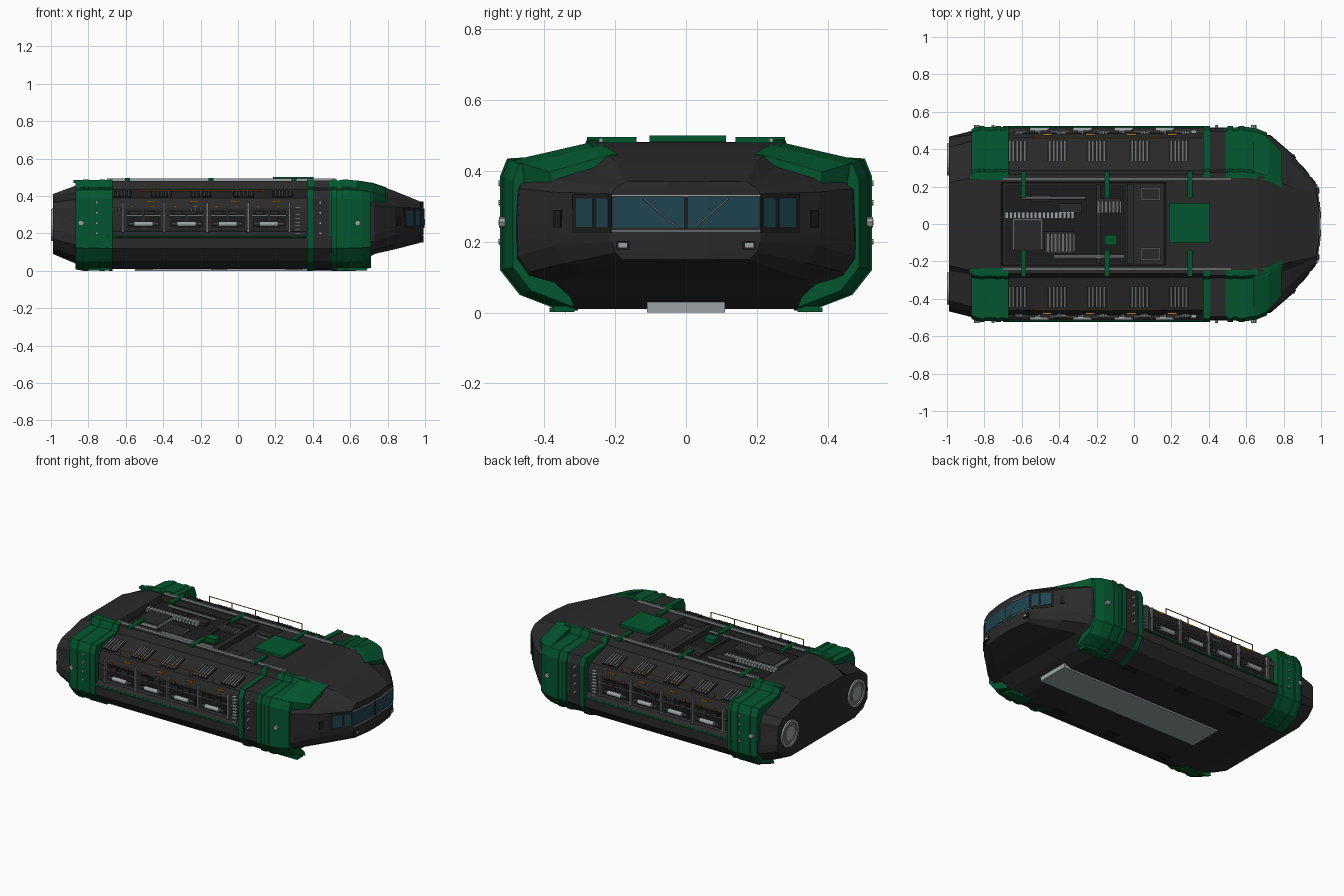
import bpy, bmesh, math
from mathutils import Matrix, Vector

cube = bpy.data.objects.get("Cube")
if cube:
    bpy.data.objects.remove(cube)


def material(name, r, g, b):
    m = bpy.data.materials.new(name)
    m.use_nodes = True
    m.diffuse_color = (r, g, b, 1)
    m.node_tree.nodes["Principled BSDF"].inputs["Base Color"].default_value = (r, g, b, 1)
    return m


HULL = material("charcoal hull", .023, .023, .023)
BLACK = material("near black", .012, .012, .012)
GREEN = material("deep green", .001, .094, .03)
GREY = material("light grey", .33, .36, .37)
STEEL = material("mid grey", .15, .155, .16)
GLASS = material("blue glass", .013, .058, .08)
ORANGE = material("amber", .42, .18, .015)


def finish(name, bm, mat, mirror=False):
    bmesh.ops.recalc_face_normals(bm, faces=bm.faces)
    me = bpy.data.meshes.new(name)
    bm.to_mesh(me)
    bm.free()
    me.materials.append(mat)
    ob = bpy.data.objects.new(name, me)
    bpy.context.collection.objects.link(ob)
    if mirror:
        mod = ob.modifiers.new("Mirror", 'MIRROR')
        mod.use_axis = (False, True, False)
        mod.use_mirror_merge = False
    return ob


def loft(name, stations, mat, mirror=False):
    """Skin closed (y, z) sections placed along x."""
    bm = bmesh.new()
    rings = [[bm.verts.new((x, y, z)) for y, z in sec] for x, sec in stations]
    n = len(rings[0])
    for a, b in zip(rings, rings[1:]):
        for i in range(n):
            j = (i + 1) % n
            bm.faces.new((a[i], a[j], b[j], b[i]))
    bm.faces.new(rings[0])
    bm.faces.new(rings[-1])
    return finish(name, bm, mat, mirror)


def boxes(name, mat, items, mirror=True, tilt=0):
    """Each item is centre x, y, z and size x, y, z."""
    bm = bmesh.new()
    for x, y, z, sx, sy, sz in items:
        m = Matrix.Translation((x, y, z)) @ Matrix.Rotation(tilt, 4, 'X') @ Matrix.Diagonal((sx, sy, sz, 1))
        bmesh.ops.create_cube(bm, size=1, matrix=m)
    return finish(name, bm, mat, mirror)


def rods(name, mat, items, radius, sides=8, mirror=True):
    """Round bars between pairs of points."""
    bm = bmesh.new()
    for a, b in items:
        a, b = Vector(a), Vector(b)
        d = b - a
        m = Matrix.Translation((a + b) / 2) @ d.to_track_quat('Z', 'Y').to_matrix().to_4x4()
        bmesh.ops.create_cone(bm, cap_ends=True, segments=sides, radius1=radius,
                              radius2=radius, depth=d.length, matrix=m)
    return finish(name, bm, mat, mirror)


def wall_plate(name, mat, p, q, z0, z1, lift, mirror=True):
    """Thin upright plate standing off the line p-q."""
    p, q = Vector(p), Vector(q)
    out = Vector((q.y - p.y, p.x - q.x)).normalized()
    if out.x < 0:
        out = -out
    bm = bmesh.new()
    vs = [bm.verts.new((*(c + out * o), z)) for o in (-.003, lift) for c, z in ((p, z0), (q, z0), (q, z1), (p, z1))]
    bmesh.ops.convex_hull(bm, input=vs)
    return finish(name, bm, mat, mirror)


# Hull: one skin from tail to nose, with a sunken roof bay
def section(half, depth=0):
    y, z = half[-1]
    half = half + [(y * .84, z), (y * .83, z - depth)]
    return half + [(-a, b) for a, b in reversed(half)]


TAIL = [(.33, .09), (.42, .12), (.465, .17), (.467, .22), (.465, .31), (.45, .335), (.41, .365), (.25, .4), (.22, .41)]
MID = [(.36, .01), (.46, .055), (.515, .12), (.515, .185), (.485, .21), (.485, .335), (.46, .39), (.285, .435), (.265, .48)]
CHIN = [(.36, .045), (.45, .08), (.485, .13)] + [(min(y, .485), z) for y, z in MID[3:]]
NECK = [(.35, .09), (.44, .115), (.473, .16), (.475, .2), (.475, .25), (.47, .35), (.41, .39), (.275, .43), (.24, .465)]
BROW = [(.27, .115), (.34, .14), (.37, .19), (.38, .22), (.38, .25), (.375, .34), (.32, .37), (.24, .395), (.2, .425)]
FACE = [(.18, .15), (.2, .17), (.21, .2), (.21, .22), (.21, .25), (.21, .335), (.2, .35), (.185, .36), (.17, .37)]
TIP = [(y * .3, z) for y, z in FACE]
loft("hull", [(-.99, section(TAIL)), (-.8, section(MID)), (-.71, section(MID)),
              (-.7, section(MID, .035)), (.16, section(MID, .035)), (.17, section(MID)),
              (.58, section(MID)), (.66, section(CHIN)), (.73, section(NECK)), (.84, section(BROW)),
              (.975, section(FACE)), (.992, section(TIP))], HULL)
boxes("belly_plate", GREY, [(.04, 0, .015, 1.18, .22, .03)], False)
boxes("belly_hatches", BLACK, [(x, .33, .01, .09, .05, .008) for x in (-.5, -.1, .3)])

# Green collars wrapping each side
COLLAR = [(.34, 0), (.47, .05), (.525, .12), (.525, .385), (.505, .435), (.295, .447), (.28, .488), (.25, .488),
          (.25, .43), (.44, .37), (.47, .32), (.47, .14), (.35, .03)]


def grown(s):
    return [(y * s, max(.22 + (z - .22) * s, 0)) for y, z in COLLAR]


loft("rear_collar", [(-.87, grown(.965)), (-.84, grown(.99)), (-.69, grown(.99))], GREEN, True)
loft("front_collar", [(.49, grown(.98)), (.6, grown(.99)), (.66, grown(.97)), (.71, grown(.93))], GREEN, True)
for i, (x, w) in enumerate(((-.83, .03), (-.74, .03), (-.69, .02), (.37, .035), (.5, .03), (.56, .03))):
    loft(f"collar_rib_{i}", [(x, grown(1)), (x + w, grown(1))], GREEN, True)
loft("dark_collar", [(.405, grown(.98)), (.49, grown(.98))], HULL, True)
WEDGE = [(.24, .43), (.24, .482), (.28, .478), (.48, .432), (.47, .36)]
loft("nose_fairing", [(.64, WEDGE), (.72, [(y * .96, z - .012) for y, z in WEDGE]),
                      (.79, [(y * .8, z - .035) for y, z in WEDGE])], GREEN, True)
boxes("collar_foot", GREEN, [(.61, .345, .01, .16, .06, .016), (-.74, .36, .008, .12, .05, .012)])
boxes("tail_fairing", GREEN, [(-.79, .25, .478, .18, .03, .015)])
rods("collar_portholes", GREY, [((x, .5, z), (x, .529, z)) for x in (-.755, .44) for z in (.2, .255, .31, .365)], .008)
rods("collar_bolts", GREY, [((x, .5, .255), (x, .528, .255)) for x in (-.84, .64)], .015)

# Side bays: posts, canisters, pipes and panels
BAYS = [-.505, -.275, -.055, .165]
boxes("bay_panels", BLACK, [(x + dx, .486, .275, .085, .006, .1) for x in BAYS for dx in (-.048, .048)])
boxes("bay_posts", STEEL, [(x + .11, .49, .285, .012, .022, .16) for x in [-.725] + BAYS])
boxes("bay_sills", STEEL, [(-.17, .49, z, .94, .014, .005) for z in (.215, .295)])
rods("canisters", GREY, [((x - .05, .502, .25), (x + .05, .502, .25)) for x in BAYS], .014, 12)
rods("canister_necks", STEEL, [((x - .08, .5, .25), (x + .08, .5, .25)) for x in BAYS], .007)
boxes("bay_boxes", HULL, [(x + dx, .492, .31, .05, .018, .02) for x in BAYS for dx in (-.05, .03)])
boxes("amber_marks", ORANGE, [(x + dx, .502, .345, .02, .006, .008) for x in BAYS for dx in (-.06, .05)])
rods("green_side_pipe", GREEN, [((-.7, .516, .182), (.37, .516, .182))], .007)
boxes("side_ladder", GREY, [(.32, .493, .2 + .02 * i, .03, .02, .007) for i in range(9)])
boxes("side_vents", STEEL, [(x + .012 * i, .492, .33, .006, .012, .02)
                           for x in (-.68, -.25) for i in range(5)])

# Shoulder vents lying on the slope, with the handrail
SLOPE = -math.atan2(.045, .175)
VENTS = [-.625, -.41, -.2, .03, .24]
boxes("vent_wells", BLACK, [(x, .39, .409, .11, .115, .008) for x in VENTS], tilt=SLOPE)
boxes("vent_slats", STEEL, [(x - .04 + .02 * i, .39, .413, .008, .11, .008)
                            for x in VENTS for i in range(5)], tilt=SLOPE)
posts = [-.53, -.365, -.195, -.03, .14]
rods("handrail", ORANGE, [((posts[0], .46, .428), (posts[-1], .46, .428))]
     + [((x, .46, .38), (x, .46, .428)) for x in posts], .003, 6)
boxes("shoulder_beacons", ORANGE, [(x + .04, .478, .368, .05, .012, .008) for x in BAYS])

# Roof: rails, clamps, hatches and bay machinery
boxes("roof_rails", GREY, [(-.09, .24, .487, 1.22, .012, .012)])
boxes("roof_clamps", GREEN, [(x, .21, .487, .026, .14, .016) for x in (-.59, -.145, .3)])
boxes("bay_floor", BLACK, [(-.365, 0, .447, .65, .42, .006)], False)
boxes("bay_bars", HULL, [(-.02, 0, .462, .035, .43, .038), (-.19, 0, .455, .02, .43, .02)], False)
boxes("roof_hatch_rims", STEEL, [(.09, .16, .452, .105, .07, .012)])
boxes("roof_hatches", HULL, [(.09, .16, .456, .094, .059, .012)])
boxes("green_hatch", GREEN, [(.295, .005, .491, .215, .215, .018), (-.125, -.085, .465, .07, .055, .03)], False)
boxes("machine_rim", GREY, [(-.57, -.055, .458, .16, .165, .022)], False)
boxes("machine_cover", HULL, [(-.57, -.055, .462, .15, .155, .024), (-.5, .14, .458, .1, .04, .02),
                              (-.34, .085, .458, .12, .05, .02), (-.4, -.1, .455, .16, .12, .014),
                              (-.13, .1, .455, .12, .08, .014)], False)
boxes("ribbed_duct", GREY, [(-.68 + .022 * i, .047, .462, .017, .035, .022) for i in range(17)], False)
boxes("radiator_slats", STEEL, [(-.46 + .02 * i, -.1, .464, .009, .095, .012) for i in range(8)]
      + [(-.19 + .02 * i, .09, .464, .009, .06, .012) for i in range(7)], False)
rods("roof_pipes", GREY, [((-.6, .14, .47), (-.26, .14, .47)), ((-.43, -.175, .463), (-.05, -.175, .463))],
     .008, 8, False)

# Cabin windows, frames and lamps
front = ((.975, .21), (.992, .063))
side = ((.84, .38), (.975, .21))
middle = ((.992, -.063), (.992, .063))


def along(edge, t):
    a, b = Vector(edge[0]), Vector(edge[1])
    return a.lerp(b, t)


wall_plate("side_window_frame", BLACK, along(side, .35), along(side, 1), .225, .335, .002)
wall_plate("side_window_rear", GLASS, along(side, .43), along(side, .7), .242, .322, .005)
wall_plate("side_window_fore", GLASS, along(side, .77), along(side, .96), .242, .322, .005)
wall_plate("front_window", GLASS, along(front, .03), along(front, 1), .24, .326, .002)
wall_plate("middle_window", GLASS, *middle, .24, .326, .002, False)
wall_plate("window_pillar", BLACK, (.992, -.005), (.992, .005), .235, .33, .004, False)
for z in (.228, .328):
    wall_plate("window_trim", GREY, *front, z, z + .005, .005)
    wall_plate("window_trim_middle", GREY, *middle, z, z + .005, .005, False)
rods("wipers", GREY, [((.997, .03, .245), (.997, .063, .273)), ((.997, .063, .273), (.991, .12, .322))], .002, 6)
wall_plate("cabin_port", BLACK, along(side, .05), along(side, .17), .24, .29, .006)
boxes("headlamp_housings", BLACK, [(.98, .178, .19, .018, .036, .024)])
boxes("headlamps", GREY, [(.987, .178, .19, .01, .024, .014)])

# Twin exhausts in the tail
AXIS_Y, AXIS_Z = .345, .245
bm = bmesh.new()
profile = [(.066, -.955), (.07, -1), (.086, -1), (.09, -.95)]
rings = [[bm.verts.new((x, AXIS_Y + r * math.cos(k * math.tau / 24), AXIS_Z + r * math.sin(k * math.tau / 24)))
          for k in range(24)] for r, x in profile]
for a, b in zip(rings, rings[1:] + rings[:1]):
    for k in range(24):
        bm.faces.new((a[k], a[k - 1], b[k - 1], b[k]))
finish("exhaust_ring", bm, GREY, True)
for name, mat, x, r in (("exhaust_core", STEEL, -.993, .069), ("exhaust_hub", GREY, -.996, .045)):
    rods(name, mat, [((-.96, AXIS_Y, AXIS_Z), (x, AXIS_Y, AXIS_Z))], r, 24)
